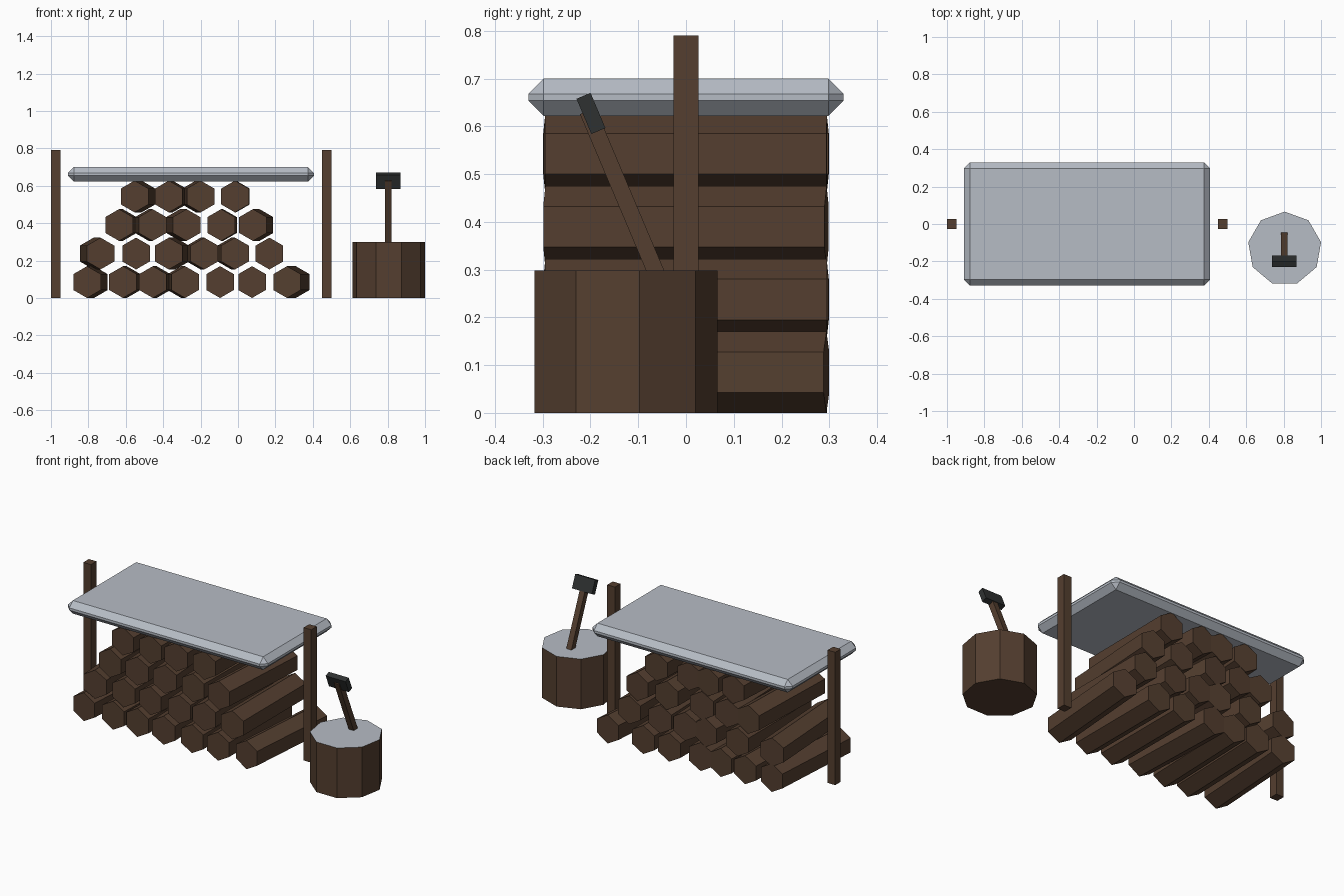
import bpy, bmesh, math
from mathutils import Matrix

if "Cube" in bpy.data.objects:
    bpy.data.objects.remove(bpy.data.objects["Cube"])


def material(name, rgb):
    m = bpy.data.materials.new(name)
    m.diffuse_color = (*rgb, 1)
    m.use_nodes = True
    m.node_tree.nodes["Principled BSDF"].inputs["Base Color"].default_value = m.diffuse_color
    return m


BROWN = material("brown wood", (0.089, 0.049, 0.029))
GREY = material("pale grey", (0.47, 0.505, 0.56))
DARK = material("dark iron", (0.028, 0.031, 0.031))


def finish(name, bm, mats):
    me = bpy.data.meshes.new(name)
    bm.to_mesh(me)
    bm.free()
    for m in mats:
        me.materials.append(m)
    ob = bpy.data.objects.new(name, me)
    bpy.context.collection.objects.link(ob)
    return ob


def box(name, size, loc, mat, tilt=0.0):
    bm = bmesh.new()
    bmesh.ops.create_cube(bm, size=1, matrix=Matrix.Diagonal((*size, 1)))
    ob = finish(name, bm, [mat])
    ob.location = loc
    ob.rotation_euler.x = tilt
    return ob


def prism(name, sides, radius, length, mats):
    # upright prism with one corner pointing along +y
    bm = bmesh.new()
    ring = [bm.verts.new((radius * math.sin(math.tau * i / sides),
                          radius * math.cos(math.tau * i / sides),
                          -length / 2)) for i in range(sides)]
    base = bm.faces.new(ring)
    top = bmesh.ops.extrude_face_region(bm, geom=[base], use_keep_orig=True)
    verts = [g for g in top["geom"] if isinstance(g, bmesh.types.BMVert)]
    bmesh.ops.translate(bm, verts=verts, vec=(0, 0, length))
    bmesh.ops.recalc_face_normals(bm, faces=bm.faces)
    return finish(name, bm, mats)


# Log pile: front end x and sideways drift toward the back, row by row
LOG_R, LOG_LEN, ROW_STEP = 0.085, 0.59, 0.1525
rows = [
    [(-0.807, 0.037), (-0.615, 0.02), (-0.455, 0.02), (-0.283, -0.02),
     (-0.096, 0.0), (0.075, 0.0), (0.262, 0.047)],
    [(-0.735, -0.037), (-0.545, 0.0), (-0.37, 0.035), (-0.18, -0.02),
     (-0.016, -0.02), (0.168, 0.0)],
    [(-0.636, 0.02), (-0.457, -0.02), (-0.275, -0.035), (-0.09, 0.01),
     (0.08, 0.035)],
    [(-0.553, 0.037), (-0.37, 0.02), (-0.2, -0.025), (-0.016, 0.005)],
]
for r, row in enumerate(rows):
    for i, (x, drift) in enumerate(row):
        log = prism(f"log_{r + 1}_{i + 1}", 6, LOG_R, LOG_LEN, [BROWN])
        yaw = -math.atan2(drift, LOG_LEN)
        log.matrix_world = (
            Matrix.Translation((x + drift / 2, 0, LOG_R + r * ROW_STEP))
            @ Matrix.Rotation(yaw, 4, 'Z') @ Matrix.Rotation(math.pi / 2, 4, 'X'))

# Cover sheet with chamfered edges
cover = box("cover", (1.316, 0.66, 0.078), (-0.252, 0, 0.661), GREY)
bev = cover.modifiers.new("chamfer", 'BEVEL')
bev.width = 0.032
bev.segments = 1

# Support posts
for side, x in (("left", -0.975), ("right", 0.475)):
    box(f"{side}_post", (0.05, 0.052, 0.79), (x, 0, 0.395), BROWN)

# Chopping block with a pale cut top
block = prism("chopping_block", 9, 0.1975, 0.298, [BROWN, GREY])
block.location = (0.8055, -0.1315, 0.149)
for p in block.data.polygons:
    p.material_index = 1 if p.normal.z > 0.9 else 0

# Axe leaning toward the front
TILT = 0.4
box("axe_handle", (0.034, 0.035, 0.40), (0.803, -0.128, 0.448), BROWN, TILT)
box("axe_head", (0.131, 0.032, 0.08), (0.803, -0.199, 0.627), DARK, TILT)
